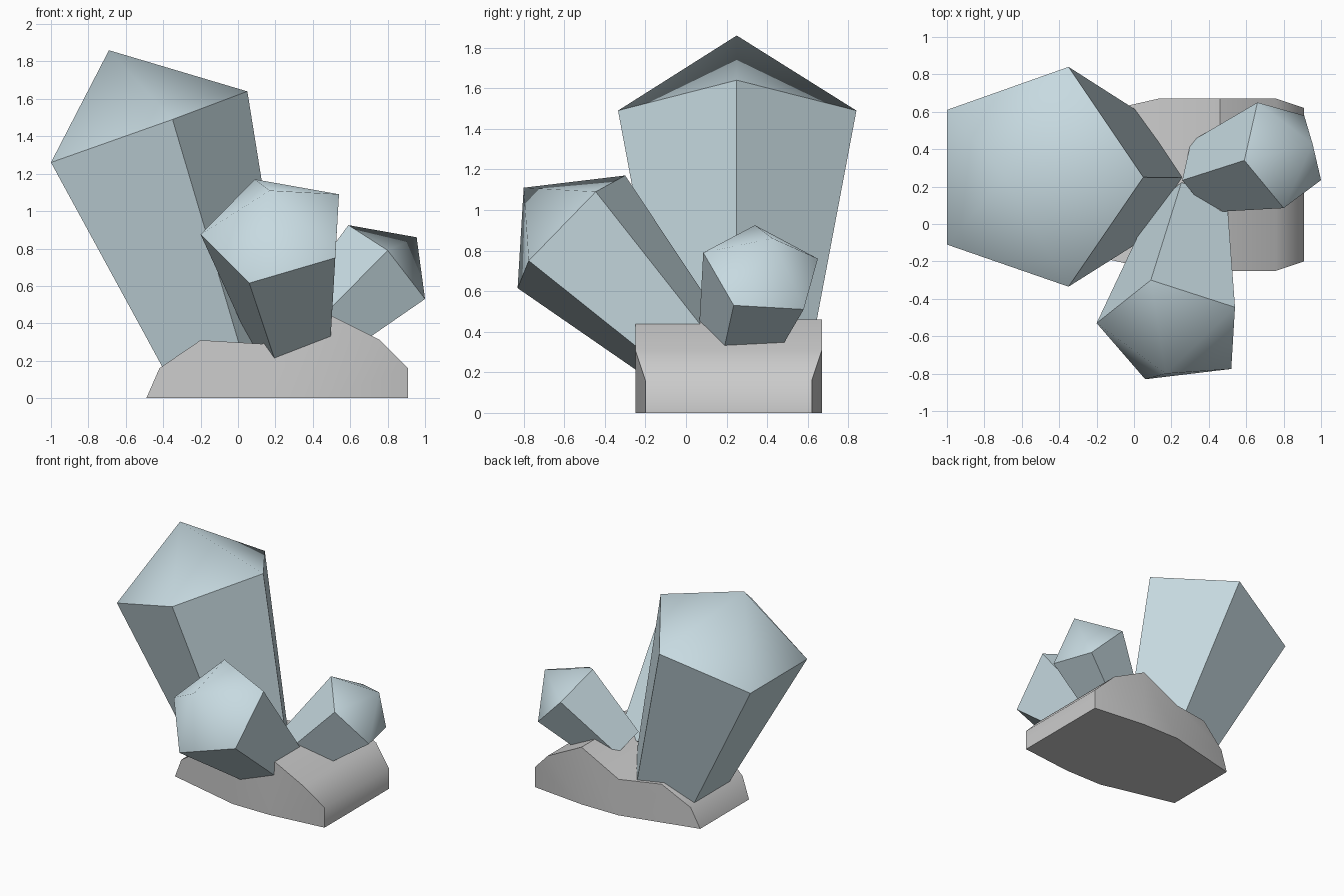
import bpy, bmesh, math
from mathutils import Vector

if "Cube" in bpy.data.objects:
    bpy.data.objects.remove(bpy.data.objects["Cube"])

mat = bpy.data.materials.new("pale_blue_crystal")
mat.diffuse_color = (0.57, 0.70, 0.75, 1)
mat.use_nodes = True
mat.node_tree.nodes["Principled BSDF"].inputs["Base Color"].default_value = mat.diffuse_color


def finish(name, bm):
    bmesh.ops.recalc_face_normals(bm, faces=bm.faces)
    me = bpy.data.meshes.new(name)
    bm.to_mesh(me)
    bm.free()
    ob = bpy.data.objects.new(name, me)
    bpy.context.collection.objects.link(ob)
    return ob


def crystal(name, rim, tip, root, taper):
    """Five-sided prism narrowing to its root, with a smooth pointed cap."""
    rim = [Vector(p) for p in rim]
    centre = sum(rim, Vector()) / len(rim)
    bm = bmesh.new()
    top = [bm.verts.new(p) for p in rim]
    low = [bm.verts.new(Vector(root) + (p - centre) * taper) for p in rim]
    apex = bm.verts.new(tip)
    n = len(rim)
    for i in range(n):
        j = (i + 1) % n
        bm.faces.new((low[i], low[j], top[j], top[i]))
        bm.faces.new((top[i], top[j], apex)).smooth = True
        bm.edges.get((top[i], top[j])).smooth = False
    bm.faces.new(low)
    finish(name, bm).data.materials.append(mat)


# Three crystals growing from one spot
crystal("large_crystal",
        [(0.05, 0.25, 1.64), (-0.35, 0.84, 1.49), (-1.0, 0.61, 1.26),
         (-1.0, -0.11, 1.26), (-0.35, -0.335, 1.49)],
        (-0.69, 0.25, 1.86), (-0.071, 0.25, 0.158), 0.585)
crystal("medium_crystal",
        [(0.09, -0.30, 1.17), (0.54, -0.445, 1.09), (0.52, -0.775, 0.75),
         (0.06, -0.83, 0.615), (-0.2, -0.53, 0.875)],
        (0.17, -0.80, 1.11), (0.314, 0.073, 0.24), 0.54)
crystal("small_crystal",
        [(0.59, 0.34, 0.925), (0.80, 0.085, 0.79), (1.0, 0.235, 0.53),
         (0.91, 0.58, 0.51), (0.66, 0.65, 0.76)],
        (0.955, 0.428, 0.86), (0.393, 0.259, 0.323), 0.67)

# Rock base: side profile as (x, z, half width), mirrored about y = 0.21
profile = [(-0.49, 0, 0.31), (-0.42, 0.16, 0.33), (-0.2, 0.31, 0.385),
           (0.13, 0.29, 0.46), (0.46, 0.46, 0.46), (0.76, 0.31, 0.46),
           (0.91, 0.16, 0.41), (0.91, 0, 0.41), (0.46, 0, 0.46), (0.13, 0, 0.46)]
bm = bmesh.new()
front = [bm.verts.new((x, 0.21 - w, z)) for x, z, w in profile]
back = [bm.verts.new((x, 0.21 + w, z)) for x, z, w in profile]
for i in range(len(profile)):
    j = (i + 1) % len(profile)
    bm.faces.new((front[i], front[j], back[j], back[i]))
for side in (front, back):
    for ids in ((0, 1, 2, 3, 9), (9, 3, 4, 8), (8, 4, 5), (8, 5, 6, 7)):
        bm.faces.new([side[k] for k in ids])
rock = finish("rock_base", bm)
bpy.context.view_layer.objects.active = rock
rock.select_set(True)
bpy.ops.object.shade_smooth_by_angle(angle=math.radians(46))
